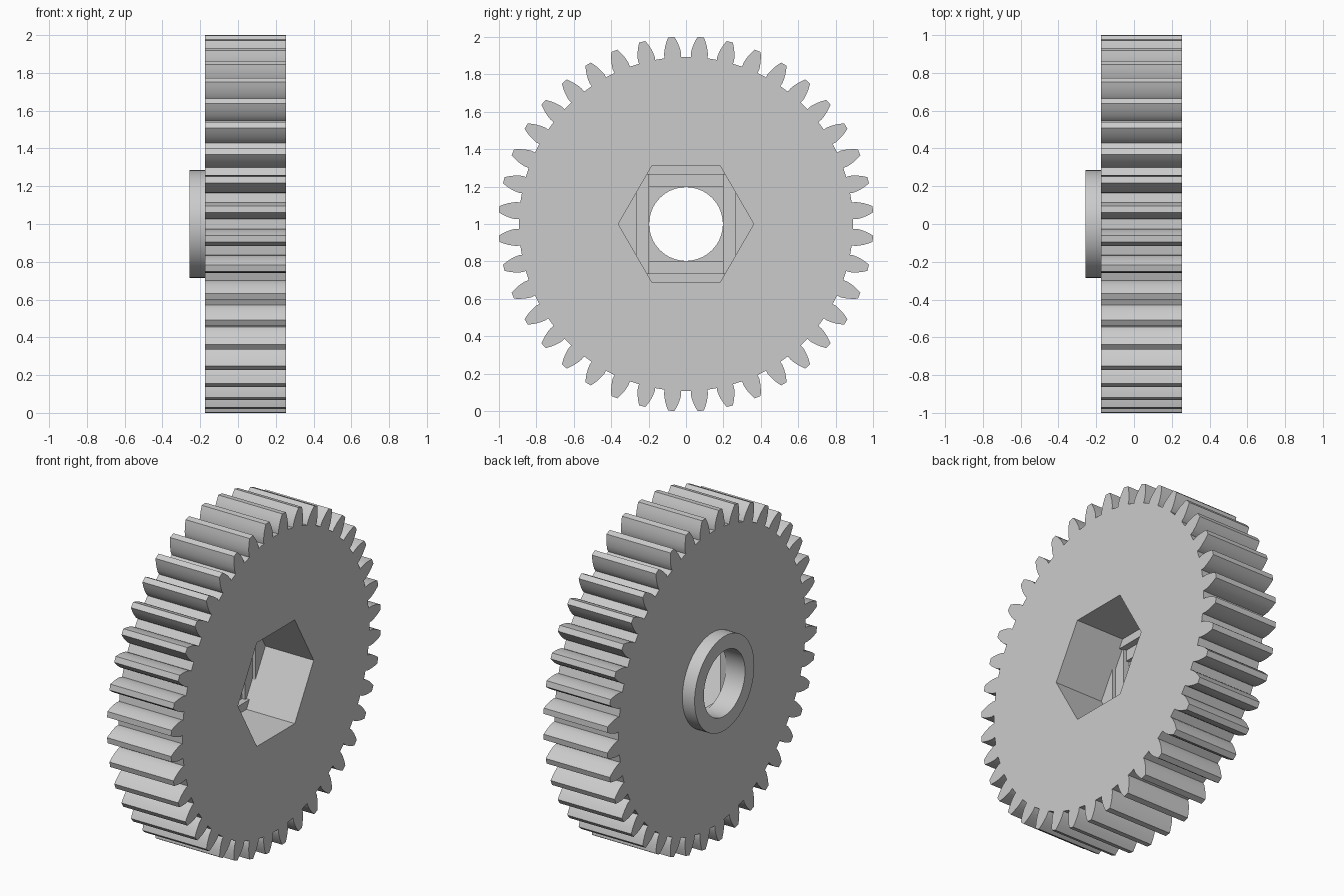
import bpy, bmesh, math

cube = bpy.data.objects.get("Cube")
if cube:
    bpy.data.objects.remove(cube, do_unlink=True)

TEETH = 40
AXIS_Z = 1.0
BACK, FACE, HUB_END = -0.175, 0.253, -0.257
BORE_R = 0.197

grey = bpy.data.materials.new("light grey")
grey.use_nodes = True
grey.diffuse_color = (0.6, 0.6, 0.6, 1)
grey.node_tree.nodes["Principled BSDF"].inputs["Base Color"].default_value = (0.6, 0.6, 0.6, 1)


def prism(name, outline, x0, x1):
    """Extrude a (y, z) outline along x, around the gear axis."""
    bm = bmesh.new()
    base = bm.faces.new([bm.verts.new((x0, y, AXIS_Z + z)) for y, z in outline])
    side = bmesh.ops.extrude_face_region(bm, geom=[base])["geom"]
    moved = [v for v in side if isinstance(v, bmesh.types.BMVert)]
    bmesh.ops.translate(bm, verts=moved, vec=(x1 - x0, 0, 0))
    bmesh.ops.recalc_face_normals(bm, faces=bm.faces)
    mesh = bpy.data.meshes.new(name)
    bm.to_mesh(mesh)
    bm.free()
    mesh.materials.append(grey)
    obj = bpy.data.objects.new(name, mesh)
    bpy.context.collection.objects.link(obj)
    return obj


def ring(radius, count):
    return [(radius * math.cos(math.tau * i / count),
             radius * math.sin(math.tau * i / count)) for i in range(count)]


def rectangle(w, h):
    return [(w, h), (-w, h), (-w, -h), (w, -h)]


def cut(target, outline, x0, x1):
    """Subtract a prism from the target and discard the cutter."""
    cutter = prism("cutter", outline, x0, x1)
    cutter.hide_render = True
    mod = target.modifiers.new("cut", "BOOLEAN")
    mod.operation, mod.solver, mod.object = "DIFFERENCE", "EXACT", cutter
    bpy.context.view_layer.objects.active = target
    bpy.ops.object.modifier_apply(modifier=mod.name)
    bpy.data.objects.remove(cutter, do_unlink=True)


def tooth_outline():
    """Involute-like teeth with a gap centred on each axis."""
    flank = [(0.893, 0.050), (0.912, 0.0505), (0.933, 0.0455),
             (0.953, 0.0393), (0.978, 0.029), (1.002, 0.0171)]
    points = []
    for i in range(TEETH):
        middle = math.tau * (i + 0.5) / TEETH
        polar = [(r, middle - a) for r, a in flank]
        polar += [(r, middle + a) for r, a in reversed(flank)]
        points += [(r * math.cos(t), r * math.sin(t)) for r, t in polar]
    return points


# Toothed body
body = prism("gear_body", tooth_outline(), BACK, FACE)

# Hexagonal nut pocket, then stepped ledges narrowing to the round bore
clipped_hex = [(0.265, 0.168), (0.209, 0.265), (-0.209, 0.265), (-0.265, 0.168),
               (-0.265, -0.168), (-0.209, -0.265), (0.209, -0.265), (0.265, -0.168)]
cut(body, ring(BORE_R, 64), -0.4, 0.4)
for outline, floor in [(rectangle(BORE_R, BORE_R), -0.13),
                       (rectangle(BORE_R, 0.265), -0.11),
                       (clipped_hex, -0.09),
                       (ring(0.362, 6), -0.07)]:
    cut(body, outline, floor, 0.4)

# Raised collar on the other side
hub = prism("hub_collar", ring(0.285, 64), HUB_END, BACK)
cut(hub, ring(BORE_R, 64), -0.4, 0.4)

# Smooth round walls, crisp edges
for obj in (body, hub):
    bpy.ops.object.select_all(action="DESELECT")
    obj.select_set(True)
    bpy.context.view_layer.objects.active = obj
    bpy.ops.object.shade_smooth_by_angle(angle=math.radians(20))
